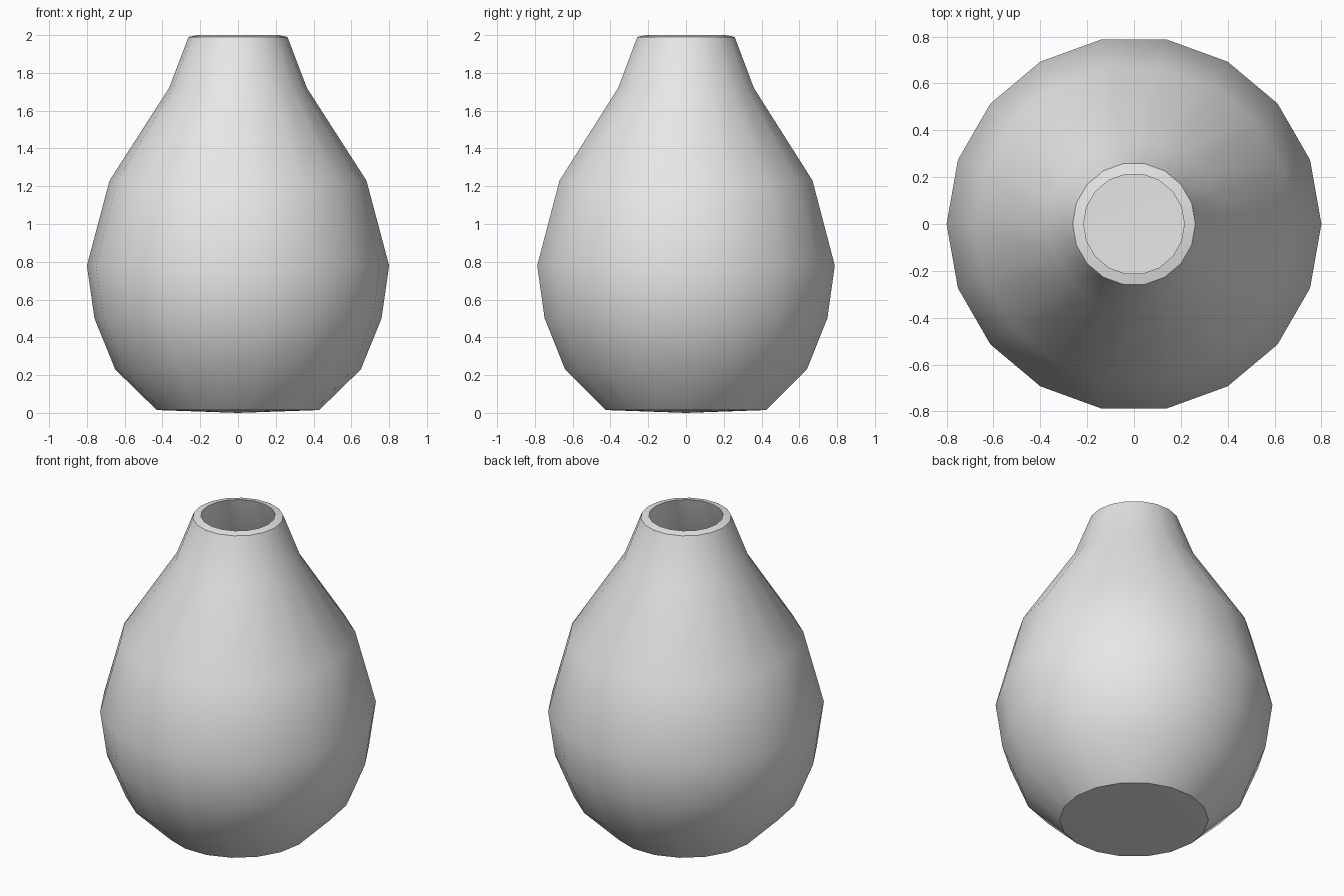
import bpy
import bmesh
import math

cube = bpy.data.objects.get("Cube")
if cube:
    bpy.data.objects.remove(cube, do_unlink=True)

SIDES = 18

# Matte grey clay
clay = bpy.data.materials.new("grey clay")
clay.use_nodes = True
colour = (0.8, 0.8, 0.8, 1)
clay.diffuse_color = colour
clay.node_tree.nodes["Principled BSDF"].inputs["Base Color"].default_value = colour

# Profile (radius, height): outside from foot to rim, then down the inside
outside = [(0.43, 0.015), (0.65, 0.23), (0.76, 0.5), (0.8, 0.78),
           (0.68, 1.23), (0.365, 1.72), (0.262, 1.99)]
inside = [(0.215, 2.0), (0.31, 1.71), (0.63, 1.21), (0.745, 0.78),
          (0.71, 0.51), (0.61, 0.26), (0.4, 0.07)]

bm = bmesh.new()


def ring(radius, height):
    step = math.tau / SIDES
    return [bm.verts.new((radius * math.cos(i * step),
                          radius * math.sin(i * step), height))
            for i in range(SIDES)]


def cap(edge_ring, height):
    centre = bm.verts.new((0, 0, height))
    for i in range(SIDES):
        bm.faces.new((edge_ring[i], edge_ring[(i + 1) % SIDES], centre))


# Walls of the body and neck
rings = [ring(r, z) for r, z in outside + inside]
for low, high in zip(rings, rings[1:]):
    for i in range(SIDES):
        j = (i + 1) % SIDES
        bm.faces.new((low[i], low[j], high[j], high[i]))

# Slightly bulging base and inner floor
cap(rings[0], 0)
cap(rings[-1], 0.06)
bmesh.ops.recalc_face_normals(bm, faces=bm.faces)

mesh = bpy.data.meshes.new("vase_body")
bm.to_mesh(mesh)
bm.free()
mesh.materials.append(clay)
vase = bpy.data.objects.new("vase_body", mesh)
bpy.context.collection.objects.link(vase)

# Smooth walls with crisp rim and foot
bpy.ops.object.select_all(action="DESELECT")
vase.select_set(True)
bpy.context.view_layer.objects.active = vase
bpy.ops.object.shade_smooth_by_angle(angle=math.radians(38))
